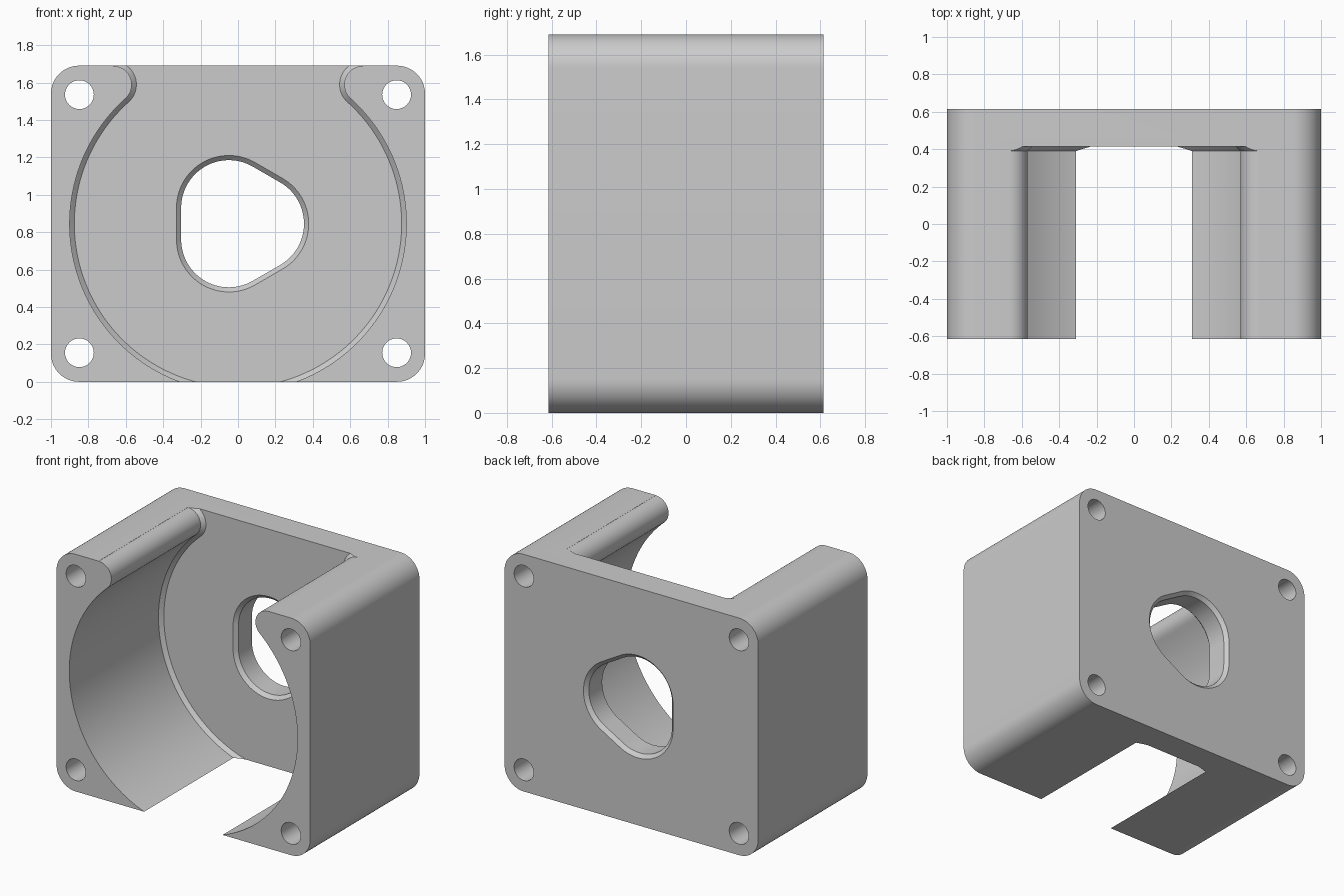
import bpy, bmesh
from math import sin, cos, radians, sqrt, atan2, degrees

if "Cube" in bpy.data.objects:
    bpy.data.objects.remove(bpy.data.objects["Cube"], do_unlink=True)

HEIGHT, DEPTH = 1.69, 1.23
MID, BACK, FLOOR, CHAMFER = HEIGHT / 2, DEPTH / 2, 0.415, 0.025

grey = bpy.data.materials.new("light grey")
grey.use_nodes = True
colour = (0.6, 0.6, 0.6, 1)
grey.diffuse_color = colour
grey.node_tree.nodes["Principled BSDF"].inputs["Base Color"].default_value = colour


def arc(cx, cz, r, start, end, steps):
    angles = [radians(start + (end - start) * i / steps) for i in range(steps + 1)]
    return [(cx + r * cos(a), cz + r * sin(a)) for a in angles]


def loft(name, sections):
    """Join (y, outline) sections of equal point count into a closed solid."""
    bm = bmesh.new()
    rings = [[bm.verts.new((x, y, z)) for x, z in outline] for y, outline in sections]
    for a, b in zip(rings, rings[1:]):
        for i in range(len(a)):
            j = (i + 1) % len(a)
            bm.faces.new((a[i], a[j], b[j], b[i]))
    bm.faces.new(rings[0])
    bm.faces.new(rings[-1])
    bmesh.ops.recalc_face_normals(bm, faces=bm.faces)
    mesh = bpy.data.meshes.new(name)
    bm.to_mesh(mesh)
    bm.free()
    mesh.materials.append(grey)
    obj = bpy.data.objects.new(name, mesh)
    bpy.context.collection.objects.link(obj)
    return obj


def body_outline():
    r = 0.15
    corners = [(1, 1, 0), (-1, 1, 90), (-1, -1, 180), (1, -1, 270)]
    return [p for sx, sz, a in corners
            for p in arc(sx * (1 - r), MID + sz * (MID - r), r, a, a + 90, 16)]


def cavity_outline(inset):
    """Large bore that flows through rounded lips to an open top."""
    bore, lip = 0.9, 0.1
    lip_z = HEIGHT - lip - 0.001
    lip_x = sqrt((bore + lip) ** 2 - (lip_z - MID) ** 2)
    tangent = degrees(atan2(lip_z - MID, lip_x))
    right = arc(0, MID, bore - inset, -90, tangent, 64)
    right += arc(lip_x, lip_z, lip + inset, tangent + 180, 90, 24)[1:]
    right.append((lip_x, HEIGHT + 0.2))
    return right + [(-x, z) for x, z in reversed(right[1:])]


def window_outline(r):
    """Rounded triangle with its flat side towards -x."""
    return [p for a in (0, 120, 240)
            for p in arc(0.098 * cos(radians(a)), MID + 0.098 * sin(radians(a)),
                         r, a - 60, a + 60, 28)]


# Housing block
housing = loft("motor_housing", [(-BACK, body_outline()), (BACK, body_outline())])

# Open cavity with a chamfered floor edge
cutters = [loft("cavity_cutter", [(-1, cavity_outline(0)),
                                  (FLOOR - CHAMFER, cavity_outline(0)),
                                  (FLOOR, cavity_outline(CHAMFER))])]

# Window through the back wall, chamfered on both sides
small, large = window_outline(0.255), window_outline(0.255 + CHAMFER)
cutters.append(loft("window_cutter", [(FLOOR - 0.1, large), (FLOOR, large),
                                      (FLOOR + CHAMFER, small), (BACK - CHAMFER, small),
                                      (BACK, large), (BACK + 0.1, large)]))

# Four corner screw holes
for sx in (-1, 1):
    for sz in (-1, 1):
        hole = arc(sx * 0.848, MID + sz * 0.69, 0.077, 0, 348.75, 31)
        cutters.append(loft("screw_hole_cutter", [(-1, hole), (1, hole)]))

for cutter in cutters:
    cutter.hide_render = True
    cut = housing.modifiers.new(cutter.name, "BOOLEAN")
    cut.operation, cut.solver, cut.object = "DIFFERENCE", "EXACT", cutter

# Bake the cuts, remove the cutters, smooth the curved walls
bpy.ops.object.select_all(action="DESELECT")
housing.select_set(True)
bpy.context.view_layer.objects.active = housing
for modifier in list(housing.modifiers):
    bpy.ops.object.modifier_apply(modifier=modifier.name)
for cutter in cutters:
    bpy.data.objects.remove(cutter, do_unlink=True)
bpy.ops.object.shade_smooth_by_angle(angle=radians(30))
